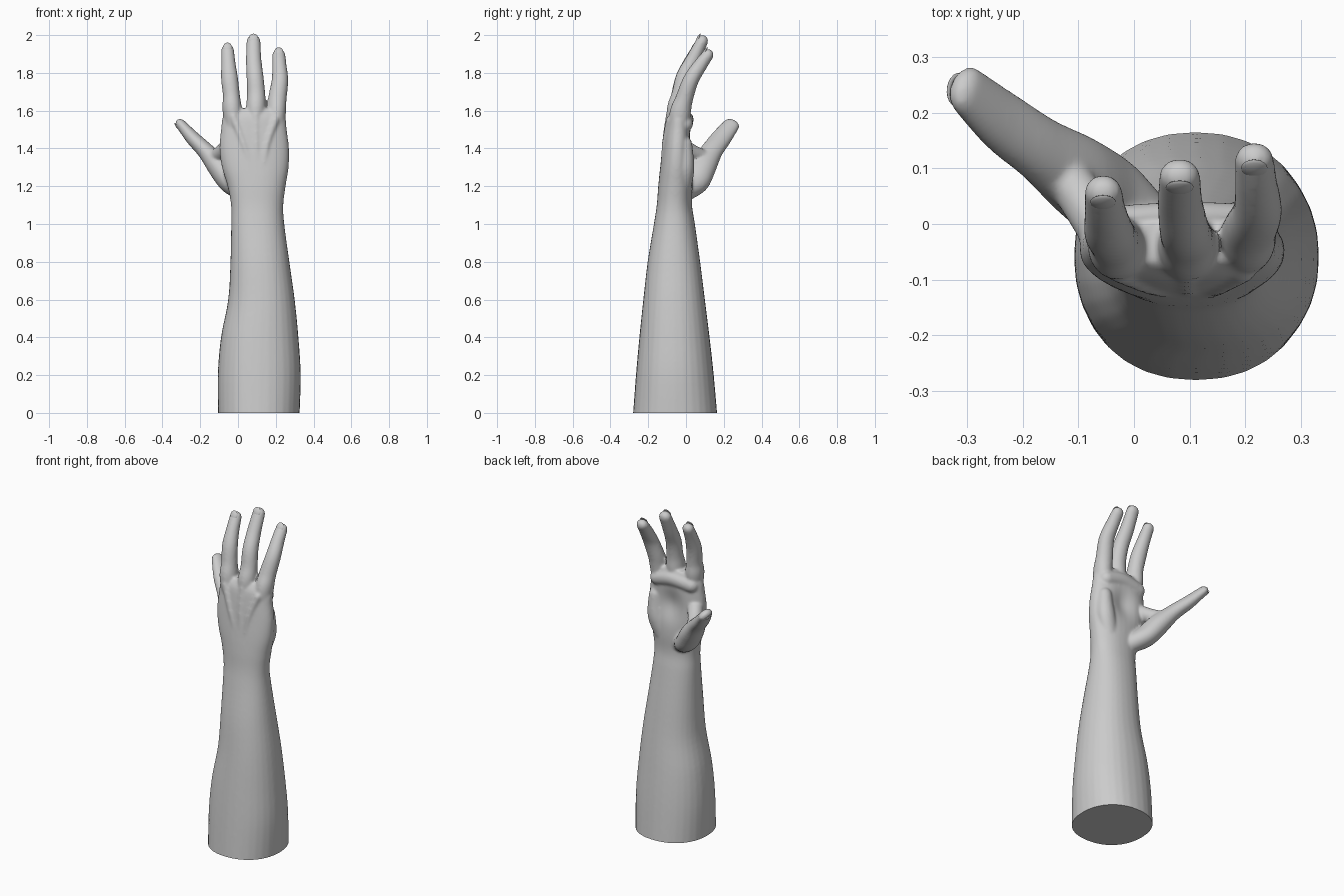
import bpy, bmesh, math
from mathutils import Vector

cube = bpy.data.objects.get("Cube")
if cube:
    bpy.data.objects.remove(cube, do_unlink=True)

skin = bpy.data.materials.new("plain_grey")
skin.use_nodes = True
grey = (0.6, 0.6, 0.6, 1)
skin.diffuse_color = grey
bsdf = next(n for n in skin.node_tree.nodes if n.type == 'BSDF_PRINCIPLED')
bsdf.inputs["Base Color"].default_value = grey
bsdf.inputs["Roughness"].default_value = 0.6

X, Y, Z = Vector((1, 0, 0)), Vector((0, 1, 0)), Vector((0, 0, 1))
SIDES = 32


def spline(pts, steps=6):
    """Smooth path through points of (x, y, z, wide radius, thin radius)."""
    p = [pts[0]] + list(pts) + [pts[-1]]
    out = []
    for i in range(1, len(p) - 2):
        for s in range(steps):
            t = s / steps
            out.append([b + 0.5 * t * (c - a + t * (2*a - 5*b + 4*c - d + t * (3*(b - c) + d - a)))
                        for a, b, c, d in zip(p[i-1], p[i], p[i+1], p[i+2])])
    return out + [list(pts[-1])]


def frame(t, ref):
    u = (ref - t * t.dot(ref)).normalized()
    return u, t.cross(u)


def tube(bm, pts, ref=X, power=2.0, upright=False, round_ends=True):
    """Loft ellipse-like rings along a path, with rounded ends."""
    path = spline(pts)
    rings = []
    for i, q in enumerate(path):
        a, b = path[max(i - 1, 0)], path[min(i + 1, len(path) - 1)]
        t = Z if upright else (Vector(b[:3]) - Vector(a[:3])).normalized()
        rings.append((Vector(q[:3]), t, q[3], q[4]))
    if round_ends:
        def cap(ring, sign):
            c, t, ru, rv = ring
            r = (ru + rv) / 2
            return [(c + t * sign * r * math.sin(k * math.pi / 12), t,
                     ru * math.cos(k * math.pi / 12), rv * math.cos(k * math.pi / 12))
                    for k in (1, 2, 3, 4, 5, 5.7)]
        rings = cap(rings[0], -1)[::-1] + rings + cap(rings[-1], 1)
    loops = []
    for c, t, ru, rv in rings:
        u, v = frame(t, ref)
        loop = []
        for k in range(SIDES):
            a = 2 * math.pi * k / SIDES
            ca, sa = math.cos(a), math.sin(a)
            loop.append(bm.verts.new(c + u * math.copysign(abs(ca) ** (2 / power), ca) * ru
                                     + v * math.copysign(abs(sa) ** (2 / power), sa) * rv))
        loops.append(loop)
    for lo, hi in zip(loops, loops[1:]):
        for k in range(SIDES):
            j = (k + 1) % SIDES
            bm.faces.new((lo[k], lo[j], hi[j], hi[k]))
    bm.faces.new(loops[0][::-1])
    bm.faces.new(loops[-1])


def add_object(name, bm):
    me = bpy.data.meshes.new(name)
    bm.to_mesh(me)
    bm.free()
    me.materials.append(skin)
    ob = bpy.data.objects.new(name, me)
    bpy.context.scene.collection.objects.link(ob)
    return ob


def smooth(ob):
    bpy.ops.object.select_all(action='DESELECT')
    ob.select_set(True)
    bpy.context.view_layer.objects.active = ob
    bpy.ops.object.shade_smooth_by_angle(angle=math.radians(40))


# Forearm and palm: height, x range, y range
sections = [
    (-0.04, -0.105, 0.325, -0.283, 0.168),
    (0.2, -0.107, 0.332, -0.265, 0.147),
    (0.4, -0.09, 0.32, -0.247, 0.125),
    (0.6, -0.052, 0.3, -0.226, 0.1),
    (0.8, -0.04, 0.272, -0.203, 0.075),
    (1.0, -0.036, 0.245, -0.17, 0.047),
    (1.1, -0.037, 0.24, -0.155, 0.032),
    (1.2, -0.055, 0.252, -0.147, 0.035),
    (1.3, -0.085, 0.268, -0.137, 0.035),
    (1.4, -0.098, 0.27, -0.125, 0.032),
    (1.5, -0.09, 0.258, -0.113, 0.03),
    (1.57, -0.08, 0.25, -0.1, 0.025),
    (1.61, -0.05, 0.22, -0.075, 0.01),
]
bm = bmesh.new()
tube(bm, [((a + b) / 2, (c + d) / 2, z, (b - a) / 2, (d - c) / 2)
          for z, a, b, c, d in sections], power=2.2, upright=True, round_ends=False)

# Three fingers and the thumb
fingers = {
    "index": [(-0.01, -0.05, 1.45, .045, .045), (-0.03, -0.042, 1.6, .052, .058),
              (-0.035, -0.032, 1.68, .045, .047), (-0.045, -0.014, 1.77, .045, .043),
              (-0.051, 0.02, 1.85, .038, .037), (-0.055, 0.057, 1.92, .034, .031)],
    "middle": [(0.09, -0.05, 1.45, .045, .045), (0.095, -0.042, 1.6, .053, .06),
               (0.096, -0.028, 1.69, .048, .047), (0.09, -0.008, 1.78, .045, .044),
               (0.083, 0.037, 1.87, .041, .038), (0.082, 0.085, 1.967, .037, .032)],
    "third": [(0.195, -0.045, 1.45, .045, .045), (0.203, -0.032, 1.58, .05, .056),
              (0.208, -0.01, 1.66, .049, .047), (0.222, 0.025, 1.76, .044, .042),
              (0.219, 0.075, 1.84, .038, .037), (0.216, 0.115, 1.894, .035, .031)],
    "thumb": [(0.03, 0.0, 1.17, .05, .05), (-0.04, 0.042, 1.22, .078, .06),
              (-0.1, 0.085, 1.3, .075, .06), (-0.17, 0.135, 1.385, .06, .045),
              (-0.238, 0.185, 1.453, .056, .038), (-0.298, 0.238, 1.522, .046, .028)],
}
for name, pts in fingers.items():
    tube(bm, pts, ref=Y if name == "thumb" else X)

# Thumb web, heel of the palm and pad below the fingers
tube(bm, [(-0.13, 0.1, 1.35, .04, .04), (-0.09, 0.04, 1.375, .042, .042), (-0.05, -0.02, 1.41, .045, .045)])
tube(bm, [(0.17, -0.01, 1.2, .05, .04), (0.2, -0.005, 1.3, .055, .05), (0.205, -0.01, 1.42, .045, .045)])
tube(bm, [(-0.03, -0.012, 1.54, .045, .045), (0.09, -0.008, 1.55, .05, .05), (0.195, -0.008, 1.53, .045, .045)], ref=Z)

# Tendons and knuckles on the back of the hand
for x, z in ((-0.025, 1.57), (0.094, 1.58), (0.195, 1.55)):
    tube(bm, [(0.09 + x * 0.2, -0.118, 1.25, .018, .018), ((x + 0.09) / 2 + x * 0.05, -0.11, 1.42, .018, .018),
              (x, -0.083, z, .024, .023)])
bmesh.ops.recalc_face_normals(bm, faces=bm.faces)
arm = add_object("arm_and_hand", bm)

# Blend the parts into one skin
remesh = arm.modifiers.new("blend", 'REMESH')
remesh.mode = 'VOXEL'
remesh.voxel_size = 0.007
relax = arm.modifiers.new("relax", 'SMOOTH')
relax.factor = 0.5
relax.iterations = 10
deps = bpy.context.evaluated_depsgraph_get()
blended = bpy.data.meshes.new_from_object(arm.evaluated_get(deps))
arm.modifiers.clear()

# Hollow the palm and cut the arm flat at the base
bm = bmesh.new()
bm.from_mesh(blended)
for v in bm.verts:
    x, y, z = v.co
    if y > -0.04 and z > 1.1:
        depth = 0.028 * math.exp(-((x - 0.09) / 0.07) ** 2 - ((z - 1.4) / 0.09) ** 2)
        v.co.y -= depth * min(1, (y + 0.04) / 0.04)
cut = bmesh.ops.bisect_plane(bm, geom=bm.verts[:] + bm.edges[:] + bm.faces[:],
                             plane_co=(0, 0, 0), plane_no=Z, clear_inner=True)
rim = [e for e in cut["geom_cut"] if isinstance(e, bmesh.types.BMEdge)]
bmesh.ops.holes_fill(bm, edges=rim, sides=0)
bm.to_mesh(arm.data)
bm.free()
smooth(arm)

# Nails: thin rounded plates on the backs of the tips
for name, pts in fingers.items():
    tip = Vector(pts[-1][:3])
    t = (tip - Vector(pts[-2][:3])).normalized()
    u, v = frame(t, Y if name == "thumb" else X)
    out = v if name == "thumb" else -v
    ru, rv = pts[-1][3:]
    centre = tip + out * (rv - 0.004) + t * 0.006
    nail = bmesh.new()
    bmesh.ops.create_uvsphere(nail, u_segments=20, v_segments=10, radius=1)
    for w in nail.verts:
        a, b, c = w.co
        w.co = centre + u * a * ru * 0.68 + t * b * 0.027 + out * (c * 0.005 - a * a * 0.004 - b * b * 0.003)
    bmesh.ops.recalc_face_normals(nail, faces=nail.faces)
    smooth(add_object(name + "_nail", nail))
